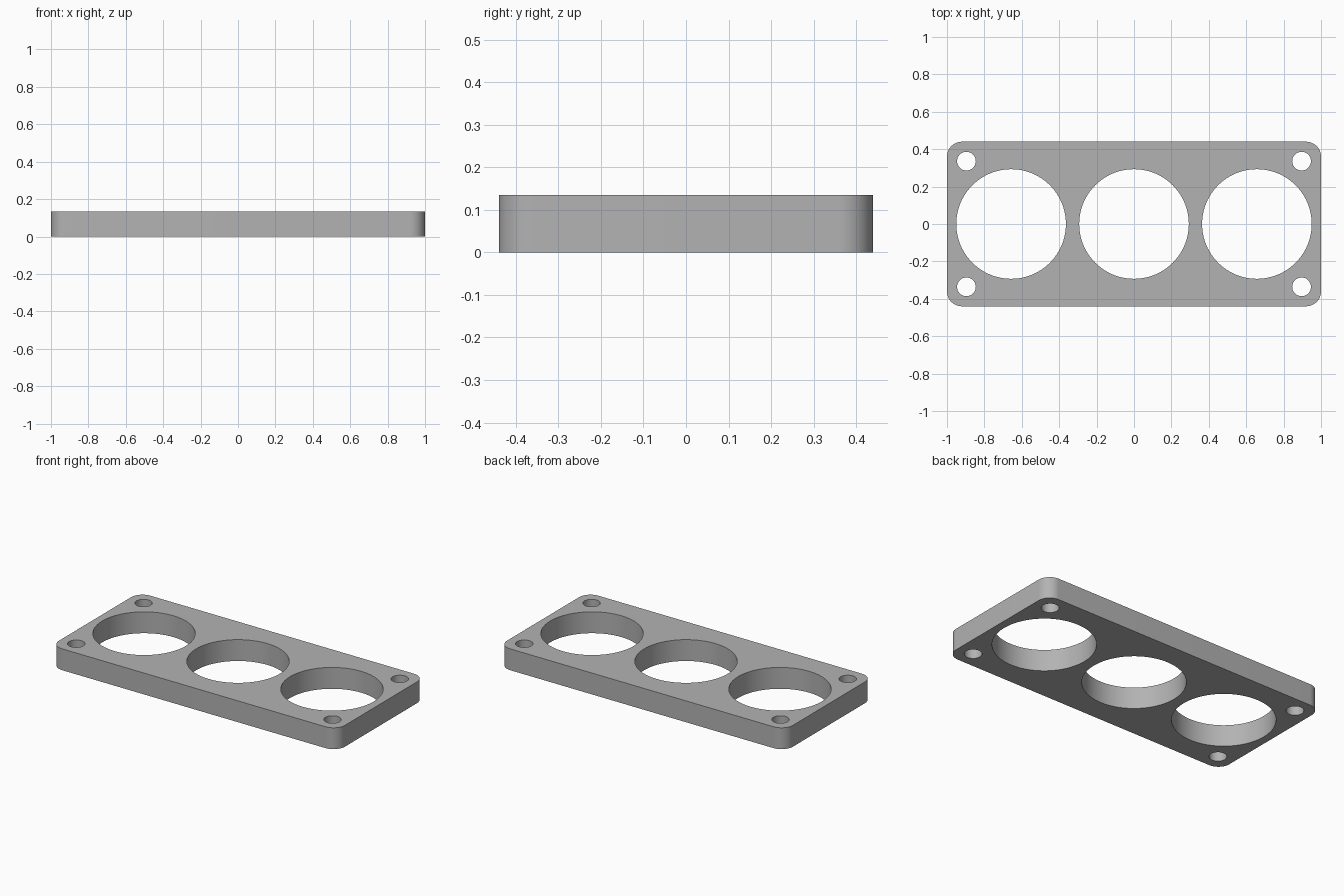
import bpy
import bmesh
from math import cos, sin, pi, radians

HALF_X, HALF_Y, HEIGHT = 1.0, 0.44, 0.135
CORNER = 0.08
BIG_R, BIG_X = 0.293, 0.657
BOLT_R, BOLT_X, BOLT_Y = 0.05, 0.896, 0.336

cube = bpy.data.objects.get("Cube")
if cube:
    bpy.data.objects.remove(cube, do_unlink=True)


def arc(cx, cy, r, start, sweep, steps):
    return [(cx + r * cos(start + sweep * i / steps),
             cy + r * sin(start + sweep * i / steps)) for i in range(steps + 1)]


def add_loop(curve, points):
    spline = curve.splines.new('POLY')
    spline.points.add(len(points) - 1)
    for p, (x, y) in zip(spline.points, points):
        p.co = (x, y, 0, 1)
    spline.use_cyclic_u = True


def add_hole(curve, x, y, r, steps):
    add_loop(curve, arc(x, y, r, 0, 2 * pi, steps)[:-1])


# Flat profile: rounded rectangle with round holes
profile = bpy.data.curves.new("plate_profile", 'CURVE')
profile.dimensions = '2D'
profile.fill_mode = 'BOTH'
profile.extrude = HEIGHT / 2

outline = []
for i, (sx, sy) in enumerate([(1, 1), (-1, 1), (-1, -1), (1, -1)]):
    outline += arc(sx * (HALF_X - CORNER), sy * (HALF_Y - CORNER),
                   CORNER, i * pi / 2, pi / 2, 16)
add_loop(profile, outline)

# Three large openings
for x in (-BIG_X, 0, BIG_X):
    add_hole(profile, x, 0, BIG_R, 96)

# Four corner bolt holes
for sx in (-1, 1):
    for sy in (-1, 1):
        add_hole(profile, sx * BOLT_X, sy * BOLT_Y, BOLT_R, 48)

# Turn the extruded profile into a welded mesh
temp = bpy.data.objects.new("profile_helper", profile)
bpy.context.collection.objects.link(temp)
bpy.context.view_layer.update()
evaluated = temp.evaluated_get(bpy.context.evaluated_depsgraph_get())
mesh = bpy.data.meshes.new_from_object(evaluated)
bpy.data.objects.remove(temp, do_unlink=True)

bm = bmesh.new()
bm.from_mesh(mesh)
bmesh.ops.remove_doubles(bm, verts=bm.verts, dist=0.0001)
bmesh.ops.translate(bm, verts=bm.verts, vec=(0, 0, HEIGHT / 2))
bmesh.ops.recalc_face_normals(bm, faces=bm.faces)
bm.to_mesh(mesh)
bm.free()

# Grey finish
grey = bpy.data.materials.new("grey")
grey.use_nodes = True
colour = (0.45, 0.45, 0.45, 1)
grey.diffuse_color = colour
grey.node_tree.nodes["Principled BSDF"].inputs["Base Color"].default_value = colour
mesh.materials.clear()
mesh.materials.append(grey)

plate = bpy.data.objects.new("mounting_plate", mesh)
bpy.context.collection.objects.link(plate)
bpy.ops.object.select_all(action='DESELECT')
plate.select_set(True)
bpy.context.view_layer.objects.active = plate
bpy.ops.object.shade_smooth_by_angle(angle=radians(30))
